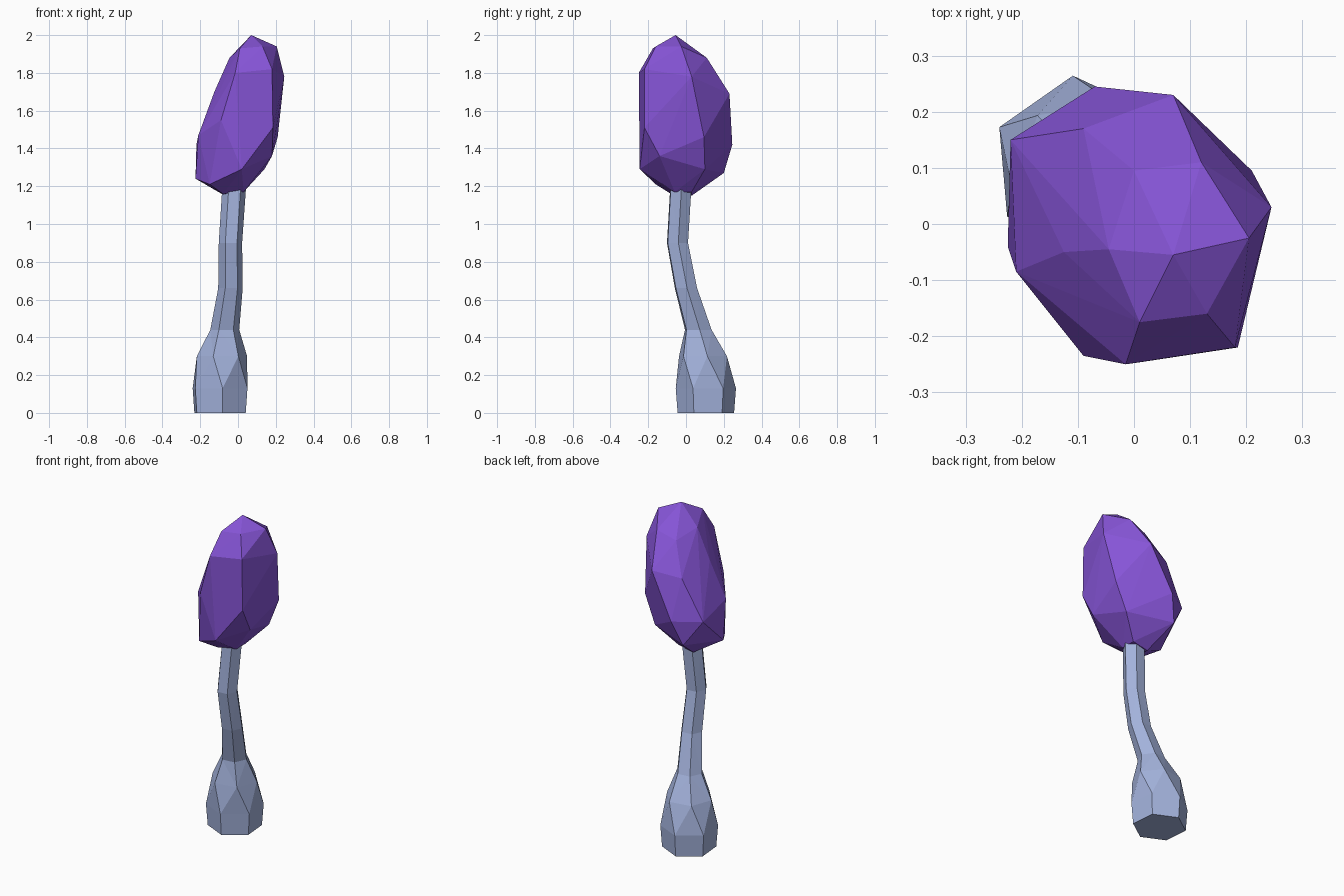
import bpy
import bmesh
from math import cos, sin, radians

default_cube = bpy.data.objects.get("Cube")
if default_cube:
    bpy.data.objects.remove(default_cube, do_unlink=True)


def make_material(name, colour):
    material = bpy.data.materials.new(name)
    material.use_nodes = True
    material.diffuse_color = colour
    shader = material.node_tree.nodes["Principled BSDF"]
    shader.inputs["Base Color"].default_value = colour
    return material


def finish_part(name, bm, material):
    """Turn a bmesh into a flat shaded object with one colour."""
    bmesh.ops.recalc_face_normals(bm, faces=bm.faces[:])
    mesh = bpy.data.meshes.new(name)
    bm.to_mesh(mesh)
    bm.free()
    mesh.materials.append(material)
    part = bpy.data.objects.new(name, mesh)
    bpy.context.collection.objects.link(part)
    return part


def build_stem(rings, sides, material):
    """Loft twisted polygons given as height, centre, radius and turn."""
    bm = bmesh.new()
    loops = []
    for height, centre_x, centre_y, radius, turn in rings:
        loop = []
        for side in range(sides):
            angle = radians(turn + side * 360 / sides)
            x = centre_x + radius * cos(angle)
            y = centre_y + radius * sin(angle)
            loop.append(bm.verts.new((x, y, height)))
        loops.append(loop)
    for lower, upper in zip(loops, loops[1:]):
        for side in range(sides):
            following = (side + 1) % sides
            bm.faces.new((lower[side], lower[following], upper[following], upper[side]))
    bm.faces.new(loops[0])
    bm.faces.new(loops[-1])
    bmesh.ops.triangulate(bm, faces=bm.faces[:])
    return finish_part("stem", bm, material)


def build_cap(layers, material):
    """Wrap a faceted skin around irregular layers, measured in hundredths."""
    bm = bmesh.new()
    for layer in layers:
        for point in layer:
            bm.verts.new([value / 100 for value in point])
    result = bmesh.ops.convex_hull(bm, input=bm.verts[:])
    unused = [v for v in result["geom_interior"] if isinstance(v, bmesh.types.BMVert)]
    bmesh.ops.delete(bm, geom=unused, context="VERTS")
    return finish_part("cap", bm, material)


purple = make_material("cap purple", (0.24, 0.09, 0.68, 1))
pale_blue = make_material("stem pale blue", (0.37, 0.45, 0.72, 1))

# Stem: swollen foot, then a thin leaning stalk
stem_rings = [
    (0, -.095, .105, .15, 35),
    (.13, -.095, .105, .16, 35),
    (.3, -.085, .09, .135, 10),
    (.44, -.07, .065, .077, 6),
    (.66, -.04, 0, .065, 5),
    (.9, -.04, -.045, .062, 4),
    (1.2, -.02, -.027, .063, 3),
]
build_stem(stem_rings, 6, pale_blue)

# Cap: a tall leaning nugget, from crown to underside
crown = [(7, -5.5, 200), (20.5, -2.5, 194), (13, -16, 194), (1, -17.5, 193),
         (-4.5, -4.5, 188), (0, 9.5, 184), (12, 11, 188)]
shoulder = [(24.5, 3, 178), (18, -22, 182), (-1.5, -25, 180),
            (-12.5, -5, 170), (-9, 17, 166), (7, 23, 169)]
waist = [(21, 9.5, 146), (18.5, -22, 151), (-9, -23.5, 155),
         (-21, -8.5, 147), (-22, 15, 142), (-7, 24.5, 142)]
belly = [(18, -14, 136), (2, -24.5, 129), (-15, -16, 121),
         (-22.5, -4, 124), (-12, 20, 127), (14, 10, 129)]
underside = [(-8, -8, 116), (3, -6, 117), (-7, 3, 115), (3, 3, 117)]
build_cap([crown, shoulder, waist, belly, underside], purple)
